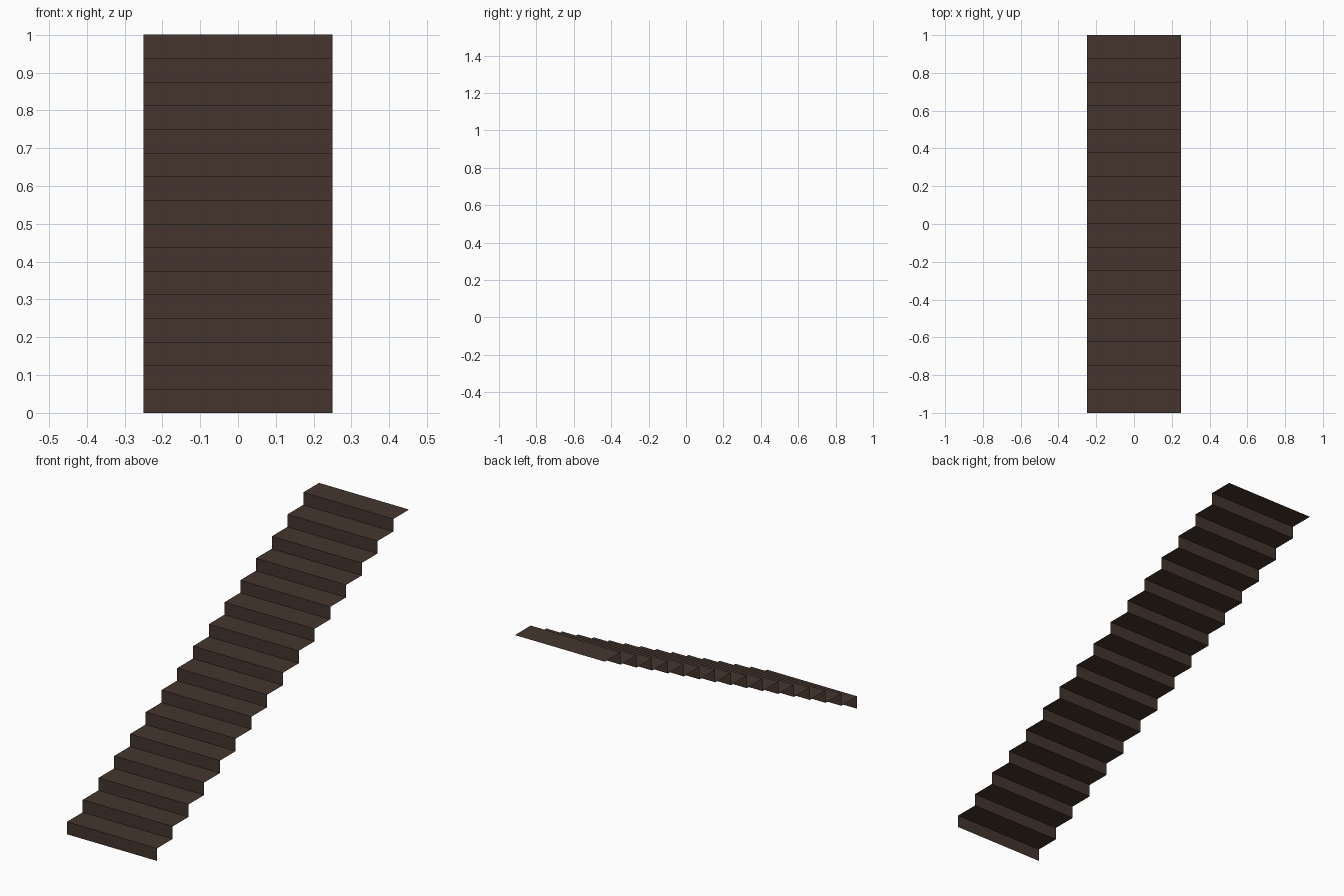
import bpy

if "Cube" in bpy.data.objects:
    bpy.data.objects.remove(bpy.data.objects["Cube"])

STEPS = 16
HALF_W = 0.25
RUN = 2.0 / STEPS
RISE = 1.0 / STEPS

# Zigzag side profile: riser first, tread last
profile = [(-1.0, 0.0)]
for i in range(STEPS):
    y = -1.0 + i * RUN
    z = (i + 1) * RISE
    profile += [(y, z), (y + RUN, z)]

# Sweep the profile across the width as an open sheet
verts = [(x, y, z) for y, z in profile for x in (-HALF_W, HALF_W)]
faces = [(2 * i, 2 * i + 1, 2 * i + 3, 2 * i + 2) for i in range(len(profile) - 1)]

mesh = bpy.data.meshes.new("stair_flight")
mesh.from_pydata(verts, [], faces)
mesh.update()

# Dark brown wood
wood = bpy.data.materials.new("dark_brown")
wood.diffuse_color = (0.058, 0.036, 0.027, 1.0)
wood.use_nodes = True
wood.node_tree.nodes["Principled BSDF"].inputs["Base Color"].default_value = wood.diffuse_color
mesh.materials.append(wood)

stairs = bpy.data.objects.new("stair_flight", mesh)
bpy.context.collection.objects.link(stairs)
